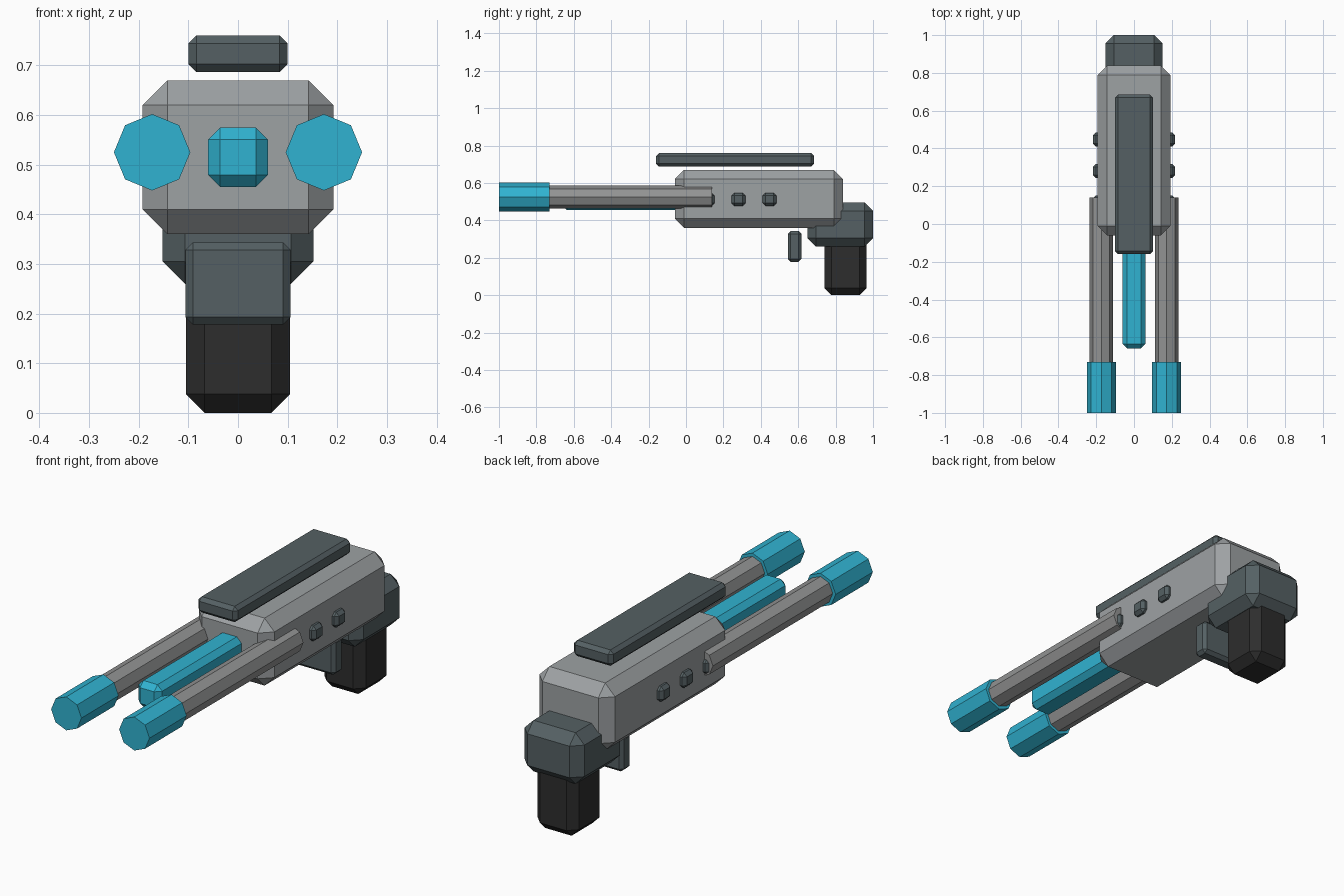
import bpy, bmesh, math
from mathutils import Matrix, Vector

cube = bpy.data.objects.get("Cube")
if cube:
    bpy.data.objects.remove(cube, do_unlink=True)


def material(name, r, g, b):
    m = bpy.data.materials.new(name)
    m.use_nodes = True
    m.diffuse_color = (r, g, b, 1)
    bsdf = next(n for n in m.node_tree.nodes if n.type == 'BSDF_PRINCIPLED')
    bsdf.inputs["Base Color"].default_value = (r, g, b, 1)
    return m


light_grey = material("light_grey", 0.34, 0.36, 0.37)
barrel_grey = material("barrel_grey", 0.29, 0.295, 0.295)
slate = material("slate", 0.09, 0.118, 0.126)
black = material("black", 0.026, 0.026, 0.026)
cyan = material("cyan", 0.03, 0.45, 0.64)


def finish(name, bm, mat):
    bmesh.ops.recalc_face_normals(bm, faces=bm.faces)
    mesh = bpy.data.meshes.new(name)
    bm.to_mesh(mesh)
    bm.free()
    mesh.materials.append(mat)
    obj = bpy.data.objects.new(name, mesh)
    bpy.context.collection.objects.link(obj)
    return obj


def chamfer_box(name, x, y, z, chamfer, mat):
    """Box spanning the x, y and z ranges, with flat chamfered edges."""
    lo, hi = Vector((x[0], y[0], z[0])), Vector((x[1], y[1], z[1]))
    bm = bmesh.new()
    bmesh.ops.create_cube(bm, size=1, matrix=Matrix.Translation((lo + hi) / 2)
                          @ Matrix.Diagonal((*(hi - lo), 1)))
    bmesh.ops.bevel(bm, geom=bm.edges[:], offset=chamfer, offset_type='OFFSET',
                    segments=1, affect='EDGES')
    return finish(name, bm, mat)


def octagon_rod(name, x, y, z, radius, mat):
    """Eight-sided rod lying along y."""
    bm = bmesh.new()
    bmesh.ops.create_cone(bm, cap_ends=True, segments=8, radius1=radius,
                          radius2=radius, depth=y[1] - y[0],
                          matrix=Matrix.Translation((x, sum(y) / 2, z))
                          @ Matrix.Rotation(math.pi / 2, 4, 'X'))
    return finish(name, bm, mat)


# Main housing and top rail
chamfer_box("body", (-0.192, 0.192), (-0.06, 0.84), (0.36, 0.67), 0.05, light_grey)
chamfer_box("top_rail", (-0.1, 0.1), (-0.16, 0.685), (0.687, 0.76), 0.016, slate)

# Rear block, grip and trigger
chamfer_box("rear_block", (-0.152, 0.152), (0.65, 1.0), (0.26, 0.495), 0.045, slate)
chamfer_box("grip", (-0.105, 0.105), (0.74, 0.965), (0.0, 0.4), 0.038, black)
chamfer_box("trigger", (-0.106, 0.106), (0.545, 0.617), (0.178, 0.343), 0.015, slate)

# Glowing centre core
chamfer_box("energy_core", (-0.06, 0.06), (-0.66, 0.1), (0.455, 0.575), 0.024, cyan)

# Twin barrels, muzzles and side studs
for side, sx in (("left", 1), ("right", -1)):
    octagon_rod(side + "_barrel", sx * 0.173, (-0.8, 0.14), 0.525, 0.062, barrel_grey)
    octagon_rod(side + "_muzzle", sx * 0.173, (-1.0, -0.73), 0.525, 0.077, cyan)
    for i in range(3):
        y = 0.115 + i * 0.166
        chamfer_box(f"{side}_stud_{i + 1}", sorted((sx * 0.14, sx * 0.217)),
                    (y - 0.037, y + 0.037), (0.477, 0.547), 0.015, slate)
